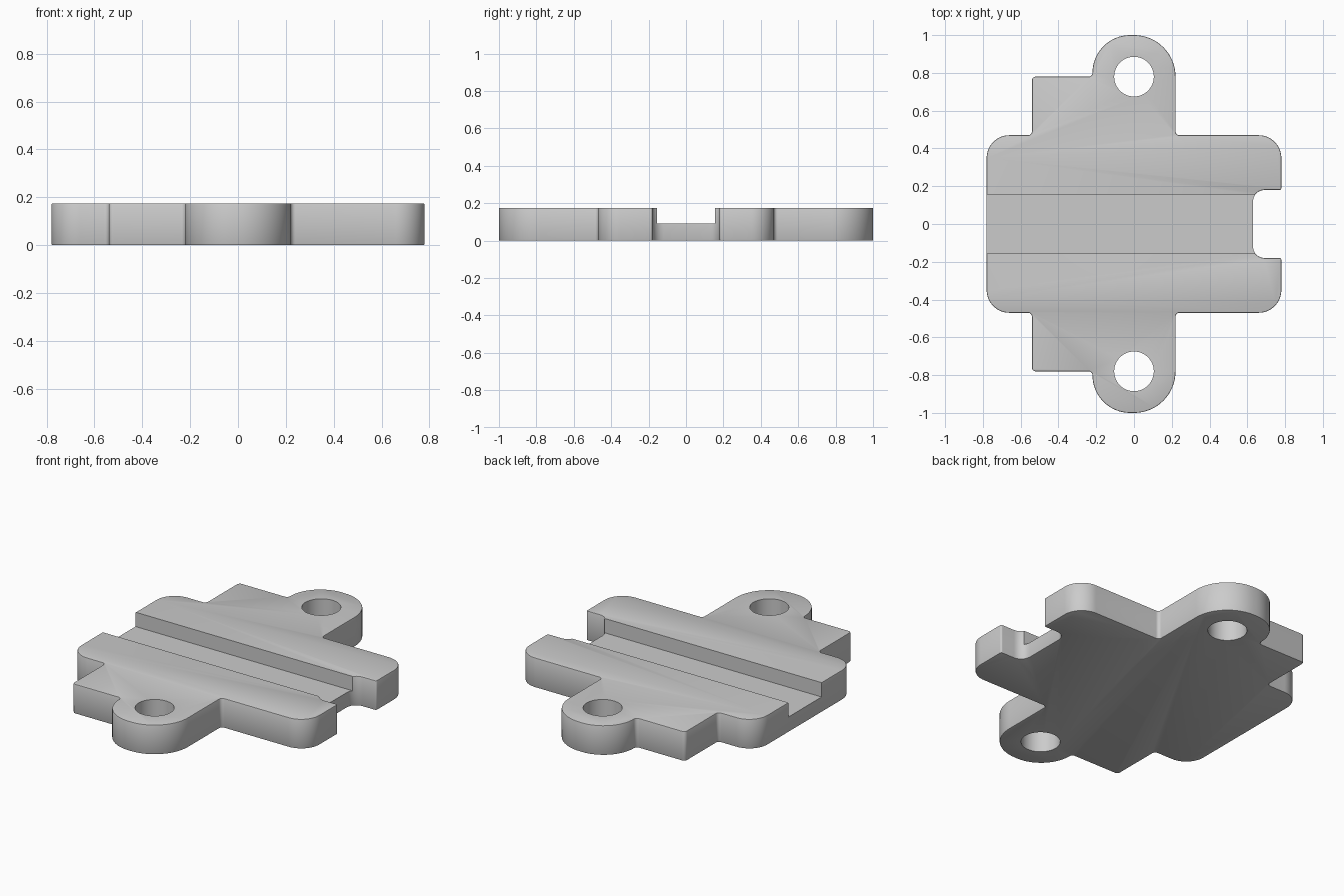
import bpy, bmesh, math
from mathutils import Vector, Matrix

HEIGHT = 0.175
GROOVE_FLOOR = 0.09

if "Cube" in bpy.data.objects:
    bpy.data.objects.remove(bpy.data.objects["Cube"], do_unlink=True)

grey = bpy.data.materials.new("plain grey")
grey.use_nodes = True
colour = (0.6, 0.6, 0.6, 1)
grey.diffuse_color = colour
grey.node_tree.nodes["Principled BSDF"].inputs["Base Color"].default_value = colour


def rounded(corners):
    """Turn (x, y, radius) right-angle corners into a filleted outline."""
    outline = []
    for i, (x, y, r) in enumerate(corners):
        p = Vector((x, y))
        a = (Vector(corners[i - 1][:2]) - p).normalized()
        b = (Vector(corners[(i + 1) % len(corners)][:2]) - p).normalized()
        if r == 0:
            outline.append(p)
            continue
        centre = p + (a + b) * r
        steps = 16 if r > 0.1 else 6
        for k in range(steps + 1):
            t = math.pi / 2 * k / steps
            outline.append(centre - b * r * math.cos(t) - a * r * math.sin(t))
    return outline


def make_object(name, bm):
    bmesh.ops.recalc_face_normals(bm, faces=bm.faces)
    mesh = bpy.data.meshes.new(name)
    bm.to_mesh(mesh)
    bm.free()
    mesh.materials.append(grey)
    obj = bpy.data.objects.new(name, mesh)
    bpy.context.collection.objects.link(obj)
    return obj


# Plate outline: back half, then the same corners mirrored to the front
half = [(0.63, 0.18, 0.06), (0.78, 0.18, 0.01), (0.78, 0.47, 0.12),
        (0.22, 0.47, 0.02), (0.22, 1.0, 0.22), (-0.22, 1.0, 0.2),
        (-0.22, 0.78, 0.02), (-0.54, 0.78, 0.02), (-0.54, 0.47, 0.02),
        (-0.78, 0.47, 0.12)]
corners = half + [(x, -y, r) for x, y, r in reversed(half)]
bm = bmesh.new()
base = bm.faces.new([bm.verts.new((p.x, p.y, 0)) for p in rounded(corners)])
top = bmesh.ops.extrude_face_region(bm, geom=[base])
bmesh.ops.translate(bm, vec=(0, 0, HEIGHT),
                    verts=[v for v in top["geom"] if isinstance(v, bmesh.types.BMVert)])
plate = make_object("mounting_plate", bm)

# Slightly eased rims
bevel = plate.modifiers.new("eased_rims", 'BEVEL')
bevel.width = 0.005
bevel.segments = 2
bevel.limit_method = 'ANGLE'
bevel.angle_limit = math.radians(60)

# Cutters: the long channel and the two bolt holes
cutters = []
bm = bmesh.new()
bmesh.ops.create_cube(bm, size=1, matrix=Matrix.Translation((0, 0, GROOVE_FLOOR + 0.5))
                      @ Matrix.Diagonal((2, 0.31, 1, 1)))
cutters.append(make_object("channel_cutter", bm))
for side, y in (("back", 0.78), ("front", -0.78)):
    bm = bmesh.new()
    bmesh.ops.create_cone(bm, cap_ends=True, segments=48, radius1=0.105, radius2=0.105,
                          depth=1, matrix=Matrix.Translation((0, y, 0)))
    cutters.append(make_object(side + "_hole_cutter", bm))

bpy.ops.object.select_all(action='DESELECT')
plate.select_set(True)
bpy.context.view_layer.objects.active = plate
for cutter in cutters:
    cutter.hide_render = True
    cut = plate.modifiers.new(cutter.name, 'BOOLEAN')
    cut.operation = 'DIFFERENCE'
    cut.solver = 'EXACT'
    cut.object = cutter
for name in [m.name for m in plate.modifiers]:
    bpy.ops.object.modifier_apply(modifier=name)
for cutter in cutters:
    bpy.data.objects.remove(cutter, do_unlink=True)

bpy.ops.object.shade_smooth_by_angle(angle=math.radians(30))
